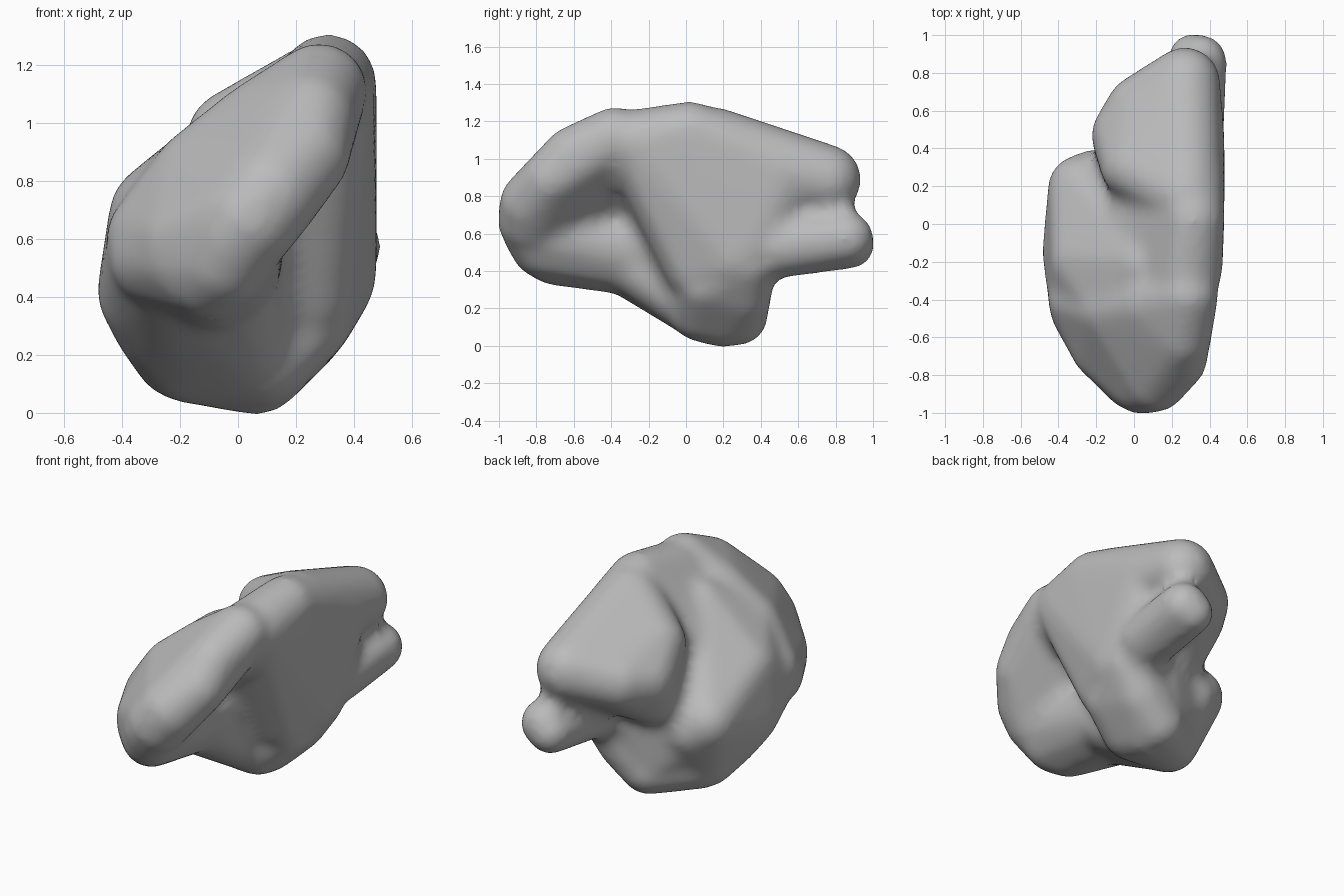
import bpy
import bmesh
from mathutils import Vector

cube = bpy.data.objects.get("Cube")
if cube:
    bpy.data.objects.remove(cube, do_unlink=True)

# Extra skin added to every lobe, taken off again after fusing to round the joins
PADDING = 0.045

# Unit ball directions shared by every lobe
ball = bmesh.new()
bmesh.ops.create_icosphere(ball, subdivisions=3, radius=1.0)
directions = [v.co.copy() for v in ball.verts]
ball.free()

bm = bmesh.new()


def add_lobe(*balls):
    """Wrap a rounded convex skin around balls given as (x, y, z, radius)."""
    verts = [bm.verts.new(Vector(b[:3]) + d * (b[3] + PADDING))
             for b in balls for d in directions]
    bmesh.ops.convex_hull(bm, input=verts)
    loose = [v for v in verts if v.is_valid and not v.link_faces]
    bmesh.ops.delete(bm, geom=loose, context='VERTS')


# Main body with its flat side
add_lobe((.31, .02, 1.14, .16), (.28, -.25, 1.08, .18), (.29, .22, 1.06, .18),
         (.26, .5, .92, .21), (.29, .35, .55, .18), (.29, .25, .47, .18),
         (.24, .05, .42, .16), (.05, .1, .5, .25), (0, -.1, .75, .22))

# Upper back lobe
add_lobe((.27, .75, .89, .18), (.26, .5, .93, .21), (.03, .61, .83, .17),
         (-.04, .47, .81, .18), (-.03, .4, .68, .16), (-.01, .3, .95, .16),
         (.28, .15, 1.08, .19))

# Small back lobe
add_lobe((.35, .86, .575, .135), (.31, .88, .54, .12), (.31, .5, .53, .16))

# Foot, flaring up into the body
add_lobe((.06, .2, .17, .17), (.06, .28, .16, .15), (.08, .08, .2, .17),
         (.2, .3, .28, .15), (.24, .1, .33, .15), (.3, .32, .45, .16),
         (-.17, .1, .21, .17), (.05, .15, .5, .22))

# Filled underside between the back lobe, left bulge and foot
add_lobe((-.24, .18, .45, .15), (.06, .27, .18, .15), (.12, .31, .5, .15),
         (0, .28, .68, .15), (-.1, .1, .5, .22))

# Left bulge, rising to the crest
add_lobe((-.28, .19, .5, .17), (-.2, .22, .45, .17), (-.3, -.15, .42, .18),
         (-.26, -.2, .68, .18), (-.19, .08, .22, .17), (-.26, -.05, .32, .17),
         (0, -.05, .5, .22), (-.28, -.38, .55, .17), (-.12, -.42, .81, .16),
         (.06, -.22, .95, .17))

# Belly sloping from the foot up to the front
add_lobe((-.07, -.36, .51, .18), (-.23, -.45, .54, .18), (-.24, -.1, .34, .17),
         (.03, .06, .22, .17), (-.15, .06, .23, .17), (-.08, -.05, .5, .2))

# Upper front lobe, slanting up to the crest
add_lobe((.28, -.38, 1.11, .16), (.25, -.6, 1.02, .15), (.23, -.72, .89, .15),
         (.11, -.82, .76, .17), (.04, -.83, .67, .17), (-.16, -.65, .58, .17),
         (-.28, -.4, .6, .17), (-.12, -.45, .81, .17), (.08, -.42, .97, .17))

# Lower front shelf
add_lobe((0, -.82, .62, .16), (-.05, -.77, .53, .16), (-.1, -.7, .49, .16),
         (-.17, -.65, .54, .16), (-.27, -.45, .54, .17), (-.07, -.35, .5, .19),
         (-.08, -.1, .47, .22))

bmesh.ops.recalc_face_normals(bm, faces=bm.faces)
for face in bm.faces:
    face.smooth = True
mesh = bpy.data.meshes.new("lobed_body")
bm.to_mesh(mesh)
bm.free()
body = bpy.data.objects.new("lobed_body", mesh)
bpy.context.collection.objects.link(body)


def soften(iterations):
    smooth = body.modifiers.new("soften", 'SMOOTH')
    smooth.factor = 0.5
    smooth.iterations = iterations


# Fuse the lobes into one skin, soften it and take the padding off
fuse = body.modifiers.new("fuse", 'REMESH')
fuse.mode = 'VOXEL'
fuse.voxel_size = 0.022
fuse.use_smooth_shade = True
soften(12)
trim = body.modifiers.new("trim", 'DISPLACE')
trim.mid_level = 0
trim.strength = 0.008 - PADDING
soften(8)

# Single grey colour
grey = bpy.data.materials.new("plain_grey")
grey.use_nodes = True
colour = (.5, .5, .5, 1)
grey.diffuse_color = colour
grey.node_tree.nodes["Principled BSDF"].inputs["Base Color"].default_value = colour
mesh.materials.append(grey)
